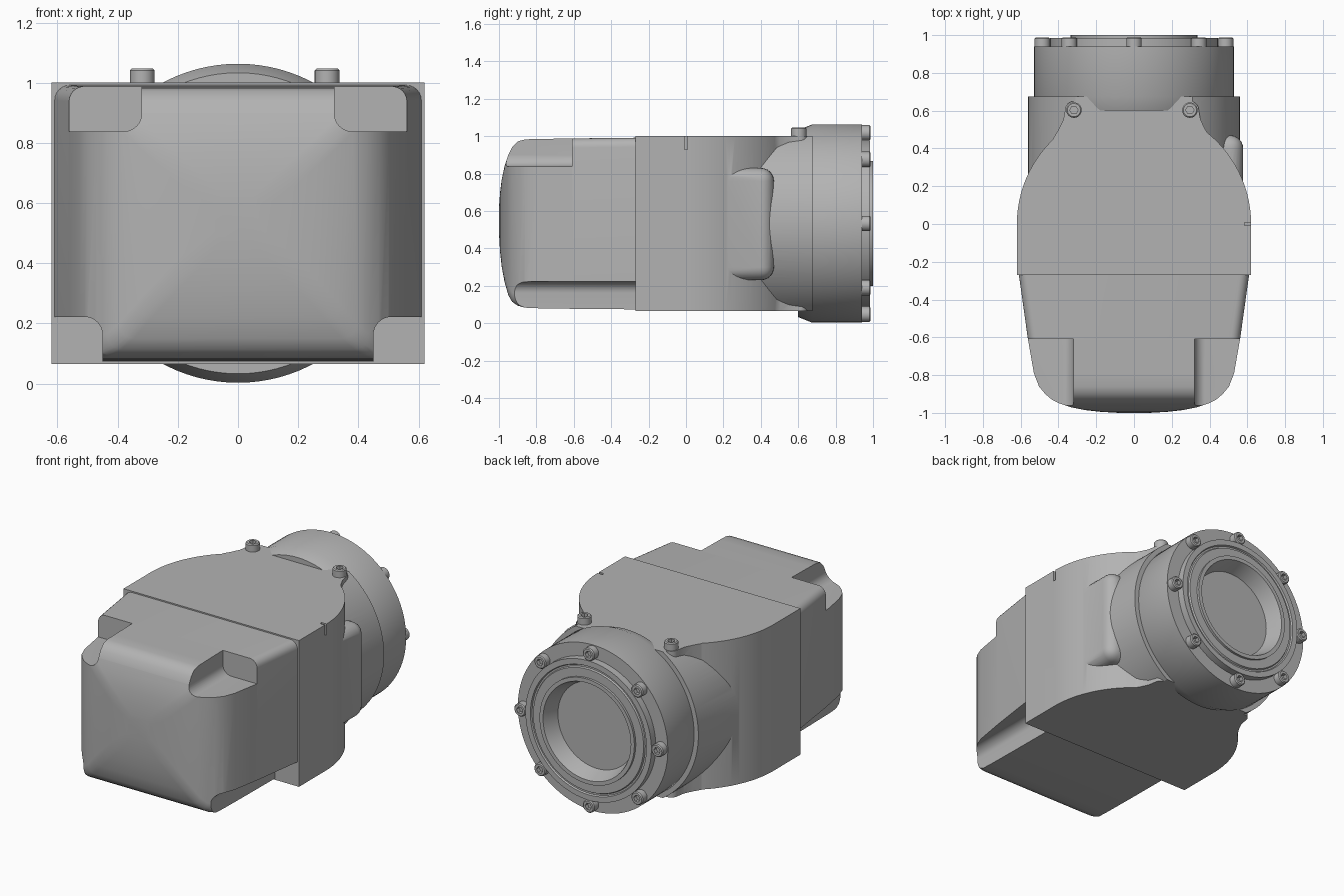
import bpy, bmesh
from math import sin, cos, pi, asin
from mathutils import Vector, Matrix

old = bpy.data.objects.get("Cube")
if old:
    bpy.data.objects.remove(old)

AXIS_Z = 0.533          # height of the barrel axis
HALF = 0.467            # half height of the body
BOTTOM, TOP = AXIS_Z - HALF, AXIS_Z + HALF

grey = bpy.data.materials.new("cast_grey")
grey.use_nodes = True
COLOUR = (0.45, 0.45, 0.45, 1)
grey.diffuse_color = COLOUR
grey.node_tree.nodes["Principled BSDF"].inputs["Base Color"].default_value = COLOUR


def loft(name, rings):
    """Skin a list of equal-length point rings and cap both ends."""
    bm = bmesh.new()
    loops = [[bm.verts.new(p) for p in ring] for ring in rings]
    n = len(loops[0])
    for a, b in zip(loops, loops[1:]):
        for i in range(n):
            j = (i + 1) % n
            bm.faces.new((a[i], a[j], b[j], b[i]))
    bm.faces.new(loops[0])
    bm.faces.new(loops[-1])
    bmesh.ops.recalc_face_normals(bm, faces=bm.faces)
    mesh = bpy.data.meshes.new(name)
    bm.to_mesh(mesh)
    bm.free()
    mesh.materials.append(grey)
    ob = bpy.data.objects.new(name, mesh)
    bpy.context.collection.objects.link(ob)
    return ob


def arc(cx, cy, r, start, end, steps):
    return [(cx + r * cos(start + (end - start) * i / steps),
             cy + r * sin(start + (end - start) * i / steps)) for i in range(steps + 1)]


def prism_z(name, pts, z0, z1):
    return loft(name, [[(x, y, z) for x, y in pts] for z in (z0, z1)])


def prism_y(name, pts, y0, y1):
    return loft(name, [[(x, y, z) for x, z in pts] for y in (y0, y1)])


def lathe_y(name, profile, steps, cz=0):
    circle = arc(0, 0, 1, 0, 2 * pi, steps)[:-1]
    return loft(name, [[(r * x, y, cz + r * z) for x, z in circle] for r, y in profile])


def box(name, lo, hi):
    pts = [(lo[0], lo[1]), (hi[0], lo[1]), (hi[0], hi[1]), (lo[0], hi[1])]
    return prism_z(name, pts, lo[2], hi[2])


def apply(ob, mod):
    bpy.context.view_layer.objects.active = ob
    bpy.ops.object.modifier_apply(modifier=mod.name)


def boolean(ob, tool, operation):
    mod = ob.modifiers.new("bool", 'BOOLEAN')
    mod.operation, mod.solver, mod.object = operation, 'EXACT', tool
    apply(ob, mod)
    bpy.data.objects.remove(tool)


def smooth(ob):
    bpy.ops.object.select_all(action='DESELECT')
    ob.select_set(True)
    bpy.context.view_layer.objects.active = ob
    bpy.ops.object.shade_smooth_by_angle(angle=0.55)


# Main body: straight front, round back
plan = [(-0.62, -0.27), (0.62, -0.27)] + arc(0, 0, 0.62, 0, pi, 72)
body = prism_z("main_body", plan, BOTTOM, TOP)

# Neck: cylinder cut flat at the top and bottom
a = asin(HALF / 0.56)
neck = arc(0, AXIS_Z, 0.56, -a, a, 40) + arc(0, AXIS_Z, 0.56, pi - a, pi + a, 40)
boolean(body, prism_y("neck", neck, 0, 0.675), 'UNION')

# Screw ears blending into the round back
EARS = (-0.318, 0.296)
for cx in EARS:
    s = 1 if cx > 0 else -1
    pts = [(0.11, -0.15), (0.08, -0.1), (0.056, -0.05)]
    pts += arc(0, 0, 0.047, 0, pi, 16) + [(-0.05, -0.2)]
    boolean(body, prism_z("ear", [(cx + s * x, 0.603 + y) for x, y in pts], BOTTOM, TOP), 'UNION')

# Rounded side pad on the left
pad = box("pad", (0.3, 0.12, 0.23), (0.578, 0.47, 0.83))
bev = pad.modifiers.new("round", 'BEVEL')
bev.width, bev.segments = 0.07, 6
apply(pad, bev)
boolean(body, pad, 'UNION')

# Index slot on the left edge
boolean(body, box("slot", (0.585, -0.008, 0.93), (0.7, 0.008, 1.1)), 'DIFFERENCE')
smooth(body)

# Front hood: rounded rectangles along y (y, half width, top, bottom)
SECTIONS = [
    (-1.0, 0.08, 0.62, 0.48), (-0.994, 0.18, 0.70, 0.38), (-0.985, 0.26, 0.77, 0.30),
    (-0.97, 0.335, 0.84, 0.22), (-0.95, 0.395, 0.90, 0.15), (-0.93, 0.435, 0.94, 0.115),
    (-0.9, 0.47, 0.972, 0.094), (-0.86, 0.503, 0.983, 0.083), (-0.79, 0.53, 0.985, 0.08),
    (-0.6, 0.563, 0.988, 0.077), (-0.25, 0.612, 0.992, 0.074)]


def hood_ring(y, w, top, low):
    r = min(0.05, 0.4 * w)
    pts = []
    for k, (x, z) in enumerate([(w - r, top - r), (r - w, top - r), (r - w, low + r), (w - r, low + r)]):
        pts += arc(x, z, r, k * pi / 2, (k + 1) * pi / 2, 6)
    return [(x, y, z) for x, z in pts]


hood = loft("front_hood", [hood_ring(*s) for s in SECTIONS])

# Corner pockets with a filleted inner edge
R = 0.06
for s in (-1, 1):
    upper = [(0.9, 1.2), (0.32, 1.2)] + arc(0.32 + R, 0.838 + R, R, pi, 1.5 * pi, 8) + [(0.9, 0.838)]
    lower = [(0.9, -0.2), (0.45, -0.2)] + arc(0.45 + R, 0.222 - R, R, pi, pi / 2, 8) + [(0.9, 0.222)]
    for pts, back in ((upper, -0.61), (lower, -0.1)):
        boolean(hood, prism_y("pocket", [(s * x, z) for x, z in pts], -1.2, back), 'DIFFERENCE')
smooth(hood)

# Output flange: outer ring, raised plate, lip and tapered bore
flange = lathe_y("output_flange", [
    (0.5, 0.6), (0.53, 0.675), (0.53, 0.94), (0.445, 0.94), (0.445, 0.985), (0.41, 0.985),
    (0.405, 0.975), (0.395, 0.975), (0.39, 0.985), (0.335, 0.985), (0.335, 1.0),
    (0.31, 1.0), (0.3, 0.975), (0.275, 0.9)], 96, AXIS_Z)
smooth(flange)

# Small index mark beside the plate
mark = box("index_mark", (0.44, 0.93, AXIS_Z - 0.015), (0.475, 0.948, AXIS_Z + 0.015))

# Socket screw, shared by all positions
H, SR = 0.047, 0.041
screw = lathe_y("flange_screw", [(SR, 0), (SR, H - 0.006), (SR - 0.006, H)], 28)
boolean(screw, lathe_y("socket", [(0.022, 0.022), (0.022, 0.1)], 6), 'DIFFERENCE')
smooth(screw)


def place(name, loc, rot=Matrix()):
    ob = bpy.data.objects.new(name, screw.data)
    ob.matrix_world = Matrix.Translation(Vector(loc)) @ rot
    bpy.context.collection.objects.link(ob)


for i in range(8):
    t = i * pi / 4
    place("flange_screw_%d" % (i + 1), (0.485 * cos(t), 0.94, AXIS_Z + 0.485 * sin(t)))
for cx in EARS:
    place("ear_screw", (cx, 0.603, TOP), Matrix.Rotation(pi / 2, 4, 'X'))
bpy.data.objects.remove(screw)
